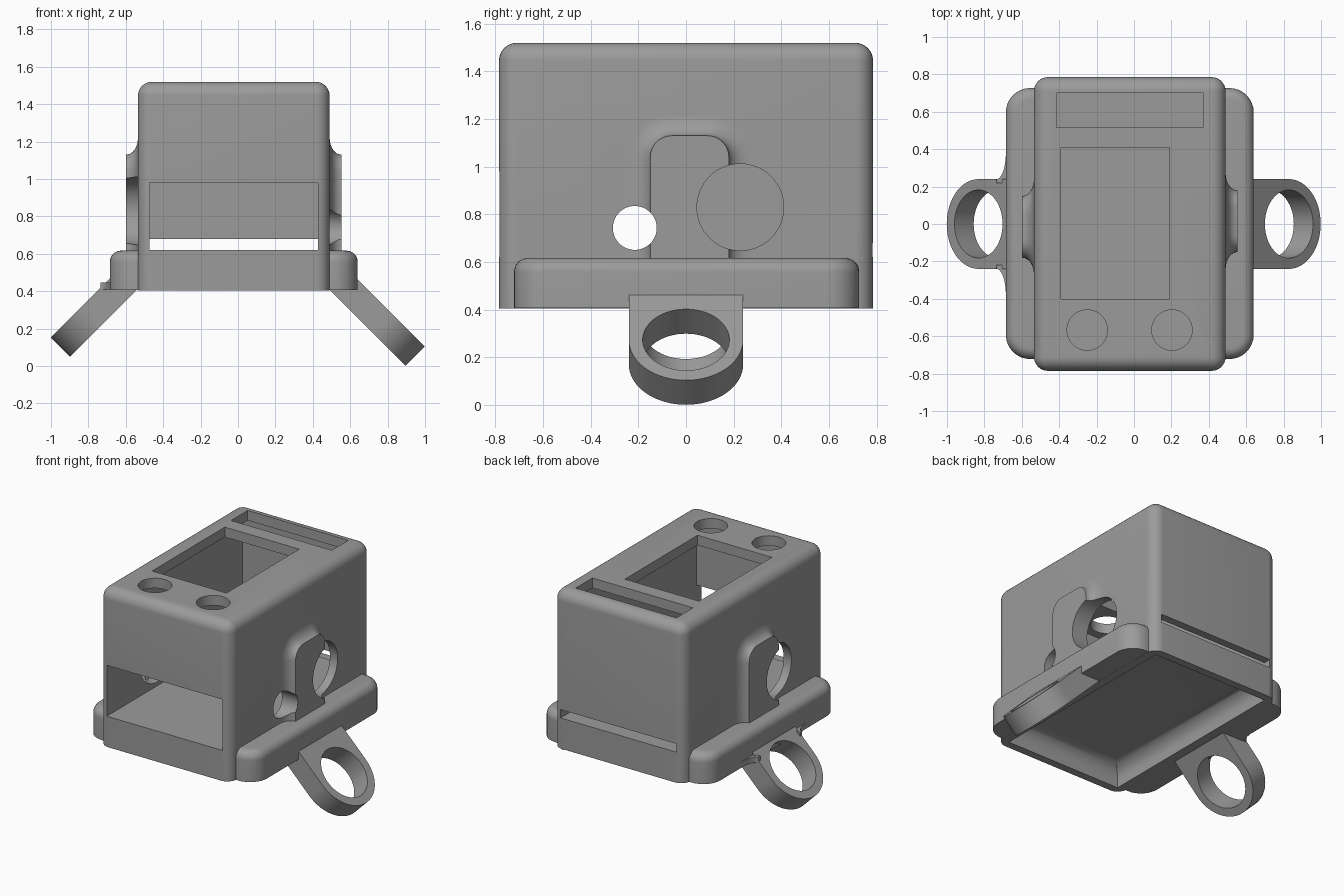
import bpy, bmesh, math
from mathutils import Matrix, Vector

if "Cube" in bpy.data.objects:
    bpy.data.objects.remove(bpy.data.objects["Cube"])

grey = bpy.data.materials.new("mid_grey")
grey.diffuse_color = (0.33, 0.33, 0.33, 1)
grey.use_nodes = True
grey.node_tree.nodes["Principled BSDF"].inputs["Base Color"].default_value = grey.diffuse_color


def make(name, bm):
    bmesh.ops.recalc_face_normals(bm, faces=bm.faces)
    mesh = bpy.data.meshes.new(name)
    bm.to_mesh(mesh)
    bm.free()
    mesh.materials.append(grey)
    ob = bpy.data.objects.new(name, mesh)
    bpy.context.collection.objects.link(ob)
    return ob


def box(name, x0, x1, y0, y1, z0, z1, side_r=0, top_r=0):
    """Box with optional rounded vertical edges and rounded top rim."""
    bm = bmesh.new()
    bmesh.ops.create_cube(bm, size=1)
    for v in bm.verts:
        v.co = ((x0 + x1) / 2 + v.co.x * (x1 - x0),
                (y0 + y1) / 2 + v.co.y * (y1 - y0),
                (z0 + z1) / 2 + v.co.z * (z1 - z0))
    upright = [e for e in bm.edges if abs(e.verts[0].co.z - e.verts[1].co.z) > 0.01]
    rim = [e for e in bm.edges if all(v.co.z > z1 - 1e-4 for v in e.verts)]
    opts = dict(segments=8, profile=0.5, affect='EDGES')
    if side_r and side_r == top_r:
        bmesh.ops.bevel(bm, geom=upright + rim, offset=side_r, **opts)
    else:
        if side_r:
            bmesh.ops.bevel(bm, geom=upright, offset=side_r, **opts)
        if top_r:
            rim = [e for e in bm.edges if all(v.co.z > z1 - 1e-4 for v in e.verts)]
            bmesh.ops.bevel(bm, geom=rim, offset=top_r, **opts)
    return make(name, bm)


def cylinder(name, centre, r, depth, axis_turn):
    bm = bmesh.new()
    bmesh.ops.create_cone(bm, cap_ends=True, segments=64, radius1=r, radius2=r, depth=depth,
                          matrix=Matrix.Translation(centre) @ Matrix.Rotation(axis_turn, 4, 'Y'))
    return make(name, bm)


def prism(name, pts, vec):
    bm = bmesh.new()
    face = bm.faces.new([bm.verts.new(p) for p in pts])
    ext = bmesh.ops.extrude_face_region(bm, geom=[face])
    bmesh.ops.translate(bm, vec=Vector(vec),
                        verts=[g for g in ext["geom"] if isinstance(g, bmesh.types.BMVert)])
    return make(name, bm)


def volume(mesh):
    bm = bmesh.new()
    bm.from_mesh(mesh)
    v = bm.calc_volume(signed=True)
    bm.free()
    return v


def combine(target, other, op):
    """Boolean, checked by volume, with a second solver in reserve."""
    before = target.data.copy()
    v0 = volume(before)
    for solver in ('EXACT', 'MANIFOLD'):
        target.data = before.copy()
        mod = target.modifiers.new("cut", 'BOOLEAN')
        mod.object, mod.operation, mod.solver = other, op, solver
        bpy.context.view_layer.update()
        bpy.context.view_layer.objects.active = target
        bpy.ops.object.modifier_apply(modifier=mod.name)
        v1 = volume(target.data)
        if (v0 * 0.999 < v1 < v0 * 2.5) if op == 'UNION' else (v0 * 0.1 < v1 < v0 * 1.001):
            break
    else:
        target.data = before
    bpy.data.objects.remove(other)


def smooth(ob):
    bpy.ops.object.select_all(action='DESELECT')
    ob.select_set(True)
    bpy.context.view_layer.objects.active = ob
    bpy.ops.object.shade_smooth_by_angle(angle=math.radians(30))


def side_boss(s, wall_x):
    """Raised pad on a side wall, flaring into it with a concave fillet."""
    height, flare, steps, r = 0.063, 0.09, 8, 0.09
    bm = bmesh.new()
    rings = []
    levels = [(-0.03, flare)]
    for i in range(steps + 1):
        a = math.pi / 2 * i / steps
        levels.append((height * (1 - math.cos(a)), flare * (1 - math.sin(a))))
    for d, o in levels:
        pts = [(-0.15 - o, 0.5)]
        for cy, start in ((-0.15 + r, math.pi), (0.18 - r, math.pi / 2)):
            for k in range(9):
                a = start - math.pi / 2 * k / 8
                pts.append((cy + (r + o) * math.cos(a), 1.13 - r + (r + o) * math.sin(a)))
        pts.append((0.18 + o, 0.5))
        rings.append([bm.verts.new((wall_x + s * d, s * y, z)) for y, z in pts])
    n = len(rings[0])
    for a, b in zip(rings, rings[1:]):
        for k in range(n):
            bm.faces.new((a[k], a[(k + 1) % n], b[(k + 1) % n], b[k]))
    bm.faces.new(rings[0])
    bm.faces.new(rings[-1])
    return make("boss", bm)


# Housing: rounded body, side flanges and wall bosses
housing = box("housing", -0.535, 0.49, -0.785, 0.785, 0.405, 1.52, 0.075, 0.075)
combine(housing, box("flange", -0.685, 0.64, -0.722, 0.727, 0.406, 0.617, 0.13, 0.06), 'UNION')
for s, wall in ((1, 0.49), (-1, -0.535)):
    combine(housing, side_boss(s, wall), 'UNION')

# Inner cavity, front opening, rear slot
X0, X1, E = -0.475, 0.43, 0.001
combine(housing, box("cavity", X0, X1, -0.73, 0.73, 0.62, 1.45), 'DIFFERENCE')
combine(housing, box("front_opening", X0 + E, X1 - E, -0.9, -0.6, 0.62 + E, 0.98), 'DIFFERENCE')
combine(housing, box("rear_slot", X0 + E, X1 - E, 0.6, 0.9, 0.62 + E, 0.68), 'DIFFERENCE')

# Underside recess with a filleted ceiling
combine(housing, box("recess", X0, X1, -0.73, 0.73, 0.3, 0.55, 0, 0.1), 'DIFFERENCE')

# Roof window, roof slot and two round roof holes
combine(housing, box("window", -0.39, 0.19, -0.40, 0.41, 1.3, 1.7), 'DIFFERENCE')
combine(housing, box("roof_slot", -0.415, 0.37, 0.515, 0.70, 1.3, 1.7), 'DIFFERENCE')
for x in (-0.25, 0.203):
    combine(housing, cylinder("roof_hole", (x, -0.567, 1.5), 0.108, 0.4, 0), 'DIFFERENCE')

# Side wall holes: a large one each side, a small one on the right
for x, y, z, r in ((0.53, 0.228, 0.83, 0.182), (-0.57, -0.228, 0.83, 0.182), (0.53, -0.215, 0.743, 0.092)):
    combine(housing, cylinder("side_hole", (x, y, z), r, 0.4, math.pi / 2), 'DIFFERENCE')
smooth(housing)

# Tilted strap loops with a neck running into the flange
H = 0.0515
for name, s, cx, cz in (("right_loop", 1, 0.777, 0.222), ("left_loop", -1, 0.78, 0.27)):
    low, high = cx + cz - 2 * H, cx + cz + 2 * H
    loop = cylinder(name, (s * cx, 0, cz), 0.24, H * 2 * math.sqrt(2), s * math.pi / 4)
    profile = [(cx - H, cz - H), (low - 0.408, 0.408), (low - 0.37, 0.5),
               (high - 0.5, 0.5), (cx + H, cz + H)]
    combine(loop, prism("neck", [(s * x, -0.24, z) for x, z in profile], (0, 0.48, 0)), 'UNION')
    combine(loop, cylinder("loop_hole", (s * cx, 0, cz), 0.182, 0.6, s * math.pi / 4), 'DIFFERENCE')
    smooth(loop)

# Concave gussets where the left loop meets the flange
for s in (-1, 1):
    arc = [(-0.735 + 0.05 * math.sin(a), s * (0.38 - 0.14 * math.cos(a)))
           for a in [math.pi / 2 * k / 8 for k in range(9)]]
    pts = [(x, y, 0.408) for x, y in arc + [(-0.66, s * 0.38), (-0.66, s * 0.22), (-0.735, s * 0.22)]]
    smooth(prism("left_gusset_front" if s < 0 else "left_gusset_back", pts, (0, 0, 0.04)))
